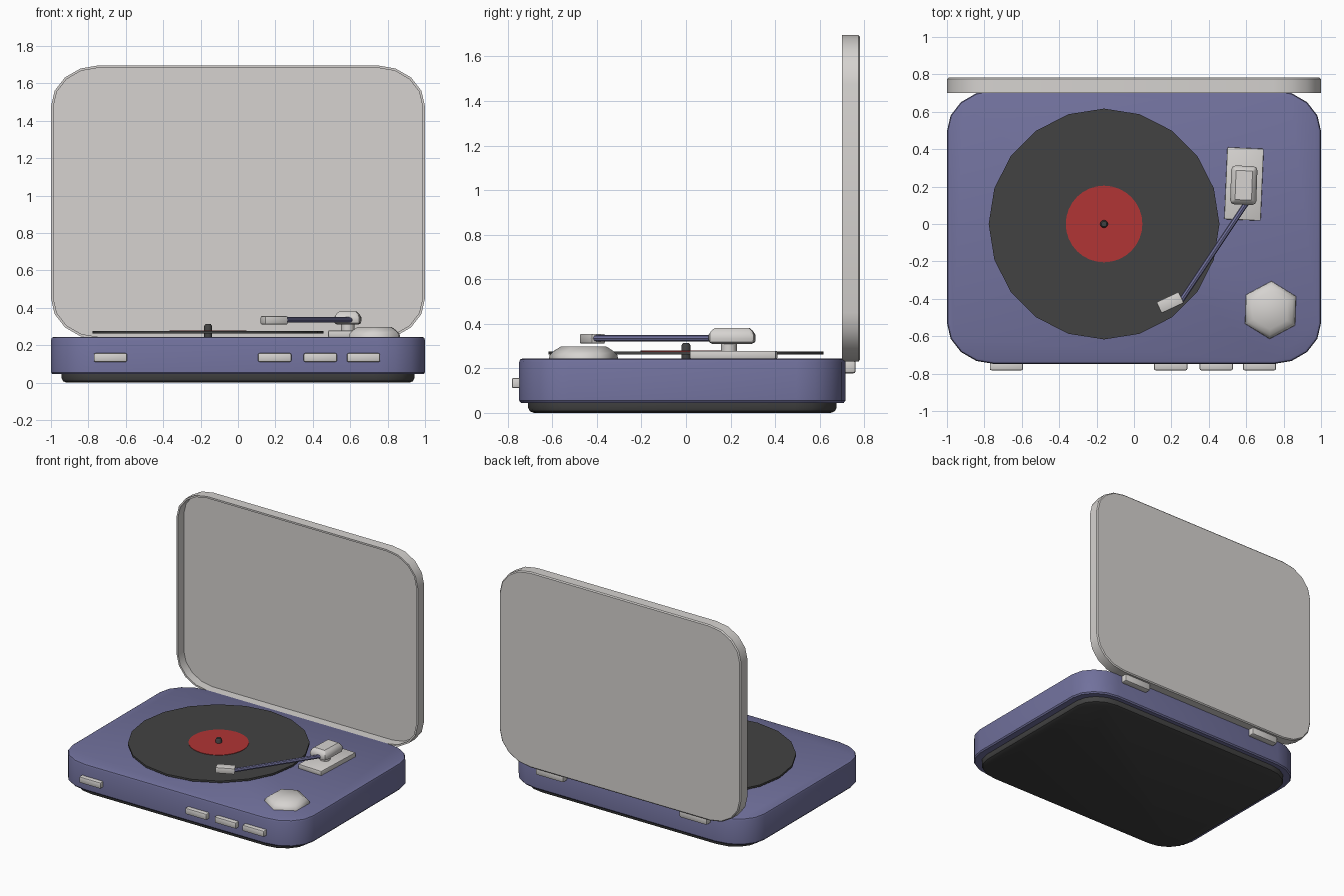
import bpy, bmesh, math
from mathutils import Vector

if "Cube" in bpy.data.objects:
    bpy.data.objects.remove(bpy.data.objects["Cube"])


def material(name, rgb):
    m = bpy.data.materials.new(name)
    m.diffuse_color = (*rgb, 1)
    m.use_nodes = True
    m.node_tree.nodes["Principled BSDF"].inputs["Base Color"].default_value = m.diffuse_color
    return m


PURPLE = material("muted purple", (0.165, 0.165, 0.335))
GREY = material("warm light grey", (0.67, 0.65, 0.63))
BLACK = material("charcoal", (0.055, 0.055, 0.055))
RED = material("label red", (0.44, 0.035, 0.035))


def finish(name, bm, mat, loc=(0, 0, 0), rot=(0, 0, 0), smooth=35):
    bmesh.ops.recalc_face_normals(bm, faces=bm.faces)
    me = bpy.data.meshes.new(name)
    bm.to_mesh(me)
    bm.free()
    me.materials.append(mat)
    ob = bpy.data.objects.new(name, me)
    bpy.context.collection.objects.link(ob)
    ob.location, ob.rotation_euler = loc, rot
    bpy.ops.object.select_all(action='DESELECT')
    bpy.context.view_layer.objects.active = ob
    ob.select_set(True)
    if smooth:
        bpy.ops.object.shade_smooth_by_angle(angle=math.radians(smooth))
    return ob


def loft(rings):
    """Skin a stack of equal-length point rings and cap both ends."""
    bm = bmesh.new()
    vs = [[bm.verts.new(p) for p in ring] for ring in rings]
    n = len(vs[0])
    for a, b in zip(vs, vs[1:]):
        for i in range(n):
            j = (i + 1) % n
            bm.faces.new((a[i], a[j], b[j], b[i]))
    bm.faces.new(vs[0][::-1])
    bm.faces.new(vs[-1])
    return bm


def round_rect(hx, hy, rx, ry, z, seg=4):
    pts = []
    for k, (sx, sy) in enumerate([(1, 1), (-1, 1), (-1, -1), (1, -1)]):
        for i in range(seg + 1):
            a = math.pi / 2 * (k + i / seg)
            pts.append((sx * (hx - rx) + rx * math.cos(a),
                        sy * (hy - ry) + ry * math.sin(a), z))
    return pts


def slab(hx, hy, rx, ry, profile, seg=4):
    """Rounded rectangle following a profile of (inset, z) steps."""
    return loft([round_rect(hx - d, hy - d, max(rx - d, .004), max(ry - d, .004), z, seg)
                 for d, z in profile])


def turned(name, profile, sides, mat, loc, start=0, smooth=35):
    rings = [[(r * math.cos(start + math.tau * i / sides),
               r * math.sin(start + math.tau * i / sides), z) for i in range(sides)]
             for r, z in profile]
    return finish(name, loft(rings), mat, loc, smooth=smooth)


def box(name, size, loc, mat, bevel=0.008, rot=(0, 0, 0)):
    bm = bmesh.new()
    bmesh.ops.create_cube(bm, size=1)
    bmesh.ops.scale(bm, vec=size, verts=bm.verts)
    if bevel:
        bmesh.ops.bevel(bm, geom=bm.edges[:], offset=bevel, segments=2,
                        profile=0.5, affect='EDGES')
    return finish(name, bm, mat, loc, rot)


# case and dark foot
finish("case", slab(1, .7325, .255, .22,
       [(.008, .045), (0, .055), (0, .228), (.005, .24), (.016, .245)]), PURPLE, (0, -.0165, 0))
finish("foot", slab(.943, .692, .22, .19,
       [(.025, 0), (.007, .008), (0, .022), (0, .05)]), BLACK, (0, -.0165, 0))

# open lid: a shallow tray standing upright, hollow side to the front
finish("lid", slab(1, .7325, .255, .22,
       [(.008, -.782), (0, -.775), (0, -.70), (.013, -.70), (.013, -.768)]),
       GREY, (0, 0, .9635), (math.pi / 2, 0, 0))

# hinges
for side, x in (("left", -.59), ("right", .6)):
    box(side + "_hinge", (.23, .07, .06), (x, .727, .207), GREY, .012)

# front buttons
for i, x in enumerate((-.682, .196, .44, .671)):
    box(f"button_{i + 1}", (.178, .05, .046), (x, -.757, .134), GREY, .008)

# record, label and spindle
C = (-.16, 0, 0)
turned("record", [(.617, .262), (.617, .276)], 20, BLACK, C)
turned("record_label", [(.205, .275), (.205, .279)], 32, RED, C)
turned("spindle", [(.021, .24), (.021, .303), (.014, .313)], 12, BLACK, C)

# volume knob
turned("knob", [(.155, .244), (.152, .26), (.135, .277), (.104, .297)], 6, GREY,
       (.73, -.46, 0), math.pi / 2 - .03, 60)

# tonearm mount
box("arm_plate", (.195, .385, .034), (.588, .214, .261), GREY, .004, (0, 0, math.radians(-2.5)))
turned("arm_pivot", [(.036, .27), (.036, .325)], 12, GREY, (.587, .193, 0))
finish("arm_block", slab(.07, .104, .022, .022,
       [(.016, .31), (.002, .318), (0, .332), (0, .35), (.012, .368), (.026, .38)], 2),
       GREY, (.587, .207, 0), (0, 0, math.radians(-2)))

# tonearm tube
a, b = Vector((.61, .125, .335)), Vector((.245, -.42, .335))
d = b - a
bm = bmesh.new()
bmesh.ops.create_cone(bm, cap_ends=True, segments=8, radius1=.0145, radius2=.0145, depth=d.length)
finish("tonearm", bm, PURPLE, (a + b) / 2, d.to_track_quat('Z', 'Y').to_euler())

# cartridge at the tip
turn = (0, 0, math.radians(25))
box("cartridge", (.132, .066, .044), (.193, -.42, .333), GREY, .006, turn)
